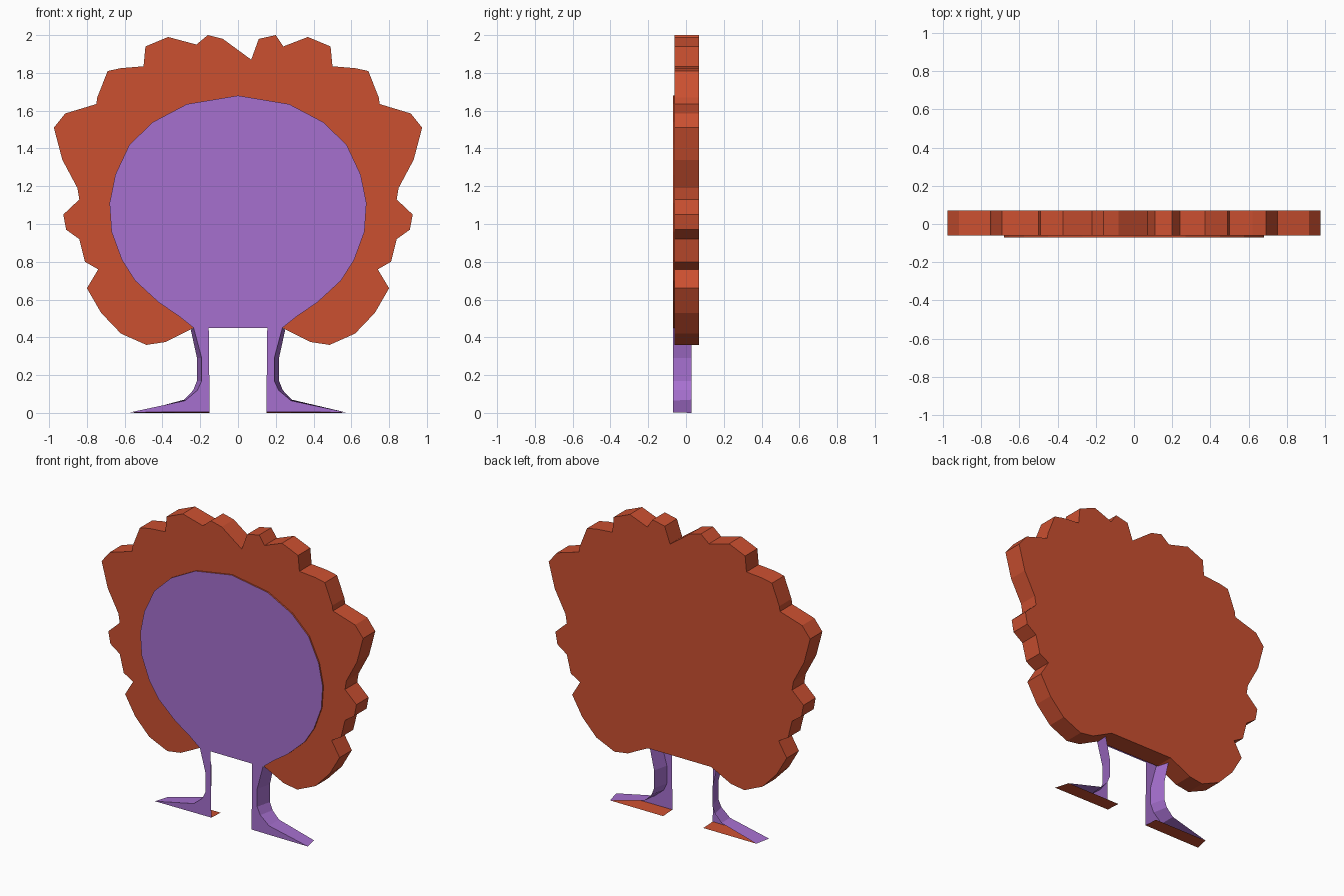
import bpy

if "Cube" in bpy.data.objects:
    bpy.data.objects.remove(bpy.data.objects["Cube"])


def material(name, color):
    m = bpy.data.materials.new(name)
    m.diffuse_color = (*color, 1)
    m.use_nodes = True
    m.node_tree.nodes["Principled BSDF"].inputs["Base Color"].default_value = m.diffuse_color
    return m


ORANGE = material("orange", (0.60, 0.08, 0.03))
PURPLE = material("purple", (0.38, 0.16, 0.62))


def make(name, verts, faces, mats, indices=None):
    me = bpy.data.meshes.new(name)
    me.from_pydata(verts, [], faces)
    for m in mats:
        me.materials.append(m)
    for p, i in zip(me.polygons, indices or [0] * len(faces)):
        p.material_index = i
    me.update()
    ob = bpy.data.objects.new(name, me)
    bpy.context.collection.objects.link(ob)
    return ob


def mirrored(points):
    return [(-x, z) for x, z in reversed(points)]


# Shaggy slab: right half clockwise from the top, mirrored to the left
top = [(-0.22, 1.95), (-0.16, 2.0), (-0.08, 1.98), (0.07, 1.87), (0.11, 1.98),
       (0.20, 2.0), (0.24, 1.94)]
side = [(0.37, 1.99), (0.49, 1.94), (0.50, 1.835), (0.62, 1.825), (0.69, 1.81),
        (0.745, 1.67), (0.75, 1.635), (0.915, 1.585), (0.975, 1.51),
        (0.93, 1.34), (0.85, 1.19), (0.84, 1.13), (0.925, 1.05), (0.91, 0.97),
        (0.84, 0.92), (0.81, 0.80), (0.74, 0.76), (0.80, 0.66), (0.725, 0.53),
        (0.62, 0.42), (0.485, 0.36), (0.385, 0.375), (0.235, 0.45)]
outline = top + side + mirrored(side)
n = len(outline)
verts = [(x, -0.06, z) for x, z in outline] + [(x, 0.07, z) for x, z in outline]
faces = [tuple(range(n - 1, -1, -1)), tuple(range(n, 2 * n))]
faces += [(i, (i + 1) % n, (i + 1) % n + n, i + n) for i in range(n)]
# Front face must look towards -y
faces = [tuple(reversed(f)) for f in faces]
make("shaggy_back", verts, faces, [ORANGE])

# Round front plate with thin rim, plus both leg fronts in one flat face
belly = [(0.27, 1.635), (0.45, 1.54), (0.575, 1.42), (0.65, 1.26),
         (0.68, 1.11), (0.67, 0.96), (0.615, 0.81), (0.545, 0.70),
         (0.42, 0.585), (0.31, 0.51), (0.235, 0.45)]
leg = [(0.192, 0.29), (0.192, 0.17), (0.215, 0.12), (0.28, 0.065), (0.57, 0.003)]
inner = [(0.15, 0.005), (0.155, 0.45)]
right = belly + leg + inner
front = [(0, 1.68)] + right + mirrored(right)
n = len(front)
verts = [(x, -0.07, z) for x, z in front]
faces, mats = [tuple(range(n - 1, -1, -1))], [0]
rim = mirrored(belly) + [(0, 1.68)] + belly
for a, b in zip(rim, rim[1:]):
    k = len(verts)
    verts += [(a[0], -0.07, a[1]), (b[0], -0.07, b[1]),
              (b[0], -0.06, b[1]), (a[0], -0.06, a[1])]
    faces.append((k, k + 1, k + 2, k + 3))
    mats.append(1)
# Clockwise outline seen from the front, so flip to face -y
make("belly_and_leg_fronts", verts, [tuple(reversed(f)) for f in faces],
     [PURPLE, ORANGE], mats)

# Leg outer sides flaring to the rear, and flat soles; back and inside are open
leg_front = [belly[-1]] + leg
leg_rear = [(0.25, 0.44), (0.217, 0.29), (0.217, 0.17), (0.237, 0.12),
            (0.285, 0.07), (0.545, 0.0)]
for name, s in (("right_leg_shell", 1), ("left_leg_shell", -1)):
    m = len(leg_front)
    verts = [(s * x, -0.07, z) for x, z in leg_front]
    verts += [(s * x, 0.03, z) for x, z in leg_rear]
    verts += [(s * 0.15, -0.07, 0.005), (s * 0.15, 0.03, 0)]
    faces = [(i, i + m, i + 1 + m, i + 1) for i in range(m - 1)]
    faces.append((m - 1, 2 * m - 1, 2 * m + 1, 2 * m))
    if s > 0:
        faces = [tuple(reversed(f)) for f in faces]
    make(name, verts, faces, [PURPLE, ORANGE], [0] * (m - 1) + [1])

# Consistent winding: each face of the plates points away from the model core
for ob in bpy.context.collection.objects:
    me = ob.data
    if ob.name == "shaggy_back" or ob.name == "belly_and_leg_fronts":
        flip = me.polygons[0].normal.y > 0
    else:
        flip = me.polygons[-1].normal.z > 0
    if flip:
        me.flip_normals()
